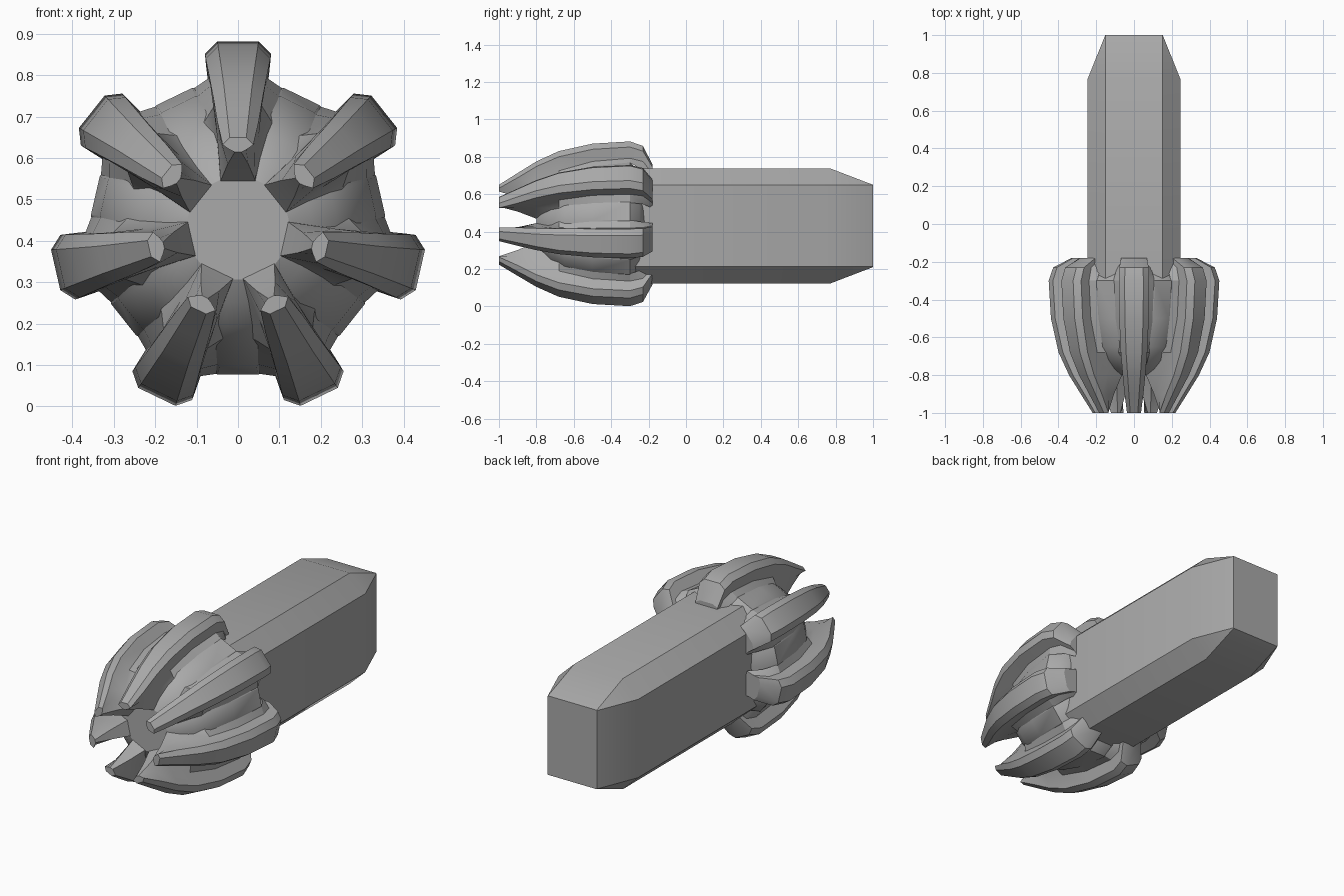
import bpy, bmesh, math
from mathutils import Vector

cube = bpy.data.objects.get("Cube")
if cube:
    bpy.data.objects.remove(cube)

AXIS_Z = 0.43
RIBS = 7
STEP = math.tau / RIBS
FOOT = math.radians(18)      # half angle of a rib foot on the core

steel = bpy.data.materials.new("grey_steel")
steel.use_nodes = True
colour = (0.4, 0.4, 0.4, 1)
steel.diffuse_color = colour
steel.node_tree.nodes["Principled BSDF"].inputs["Base Color"].default_value = colour


def loft(name, rings):
    """Skin a list of equal closed rings and cap both ends."""
    bm = bmesh.new()
    loops = [[bm.verts.new(p) for p in ring] for ring in rings]
    n = len(loops[0])
    for a, b in zip(loops, loops[1:]):
        for i in range(n):
            j = (i + 1) % n
            bm.faces.new((a[i], a[j], b[j], b[i]))
    bm.faces.new(loops[0])
    bm.faces.new(loops[-1])
    bmesh.ops.recalc_face_normals(bm, faces=bm.faces)
    mesh = bpy.data.meshes.new(name)
    bm.to_mesh(mesh)
    bm.free()
    mesh.materials.append(steel)
    obj = bpy.data.objects.new(name, mesh)
    bpy.context.collection.objects.link(obj)
    bpy.ops.object.select_all(action='DESELECT')
    obj.select_set(True)
    bpy.context.view_layer.objects.active = obj
    bpy.ops.object.shade_smooth_by_angle(angle=math.radians(25))
    return obj


# Shaft: chamfered bar with a tapered rear end
def bar_ring(y, w, h, cw, ch):
    half = [(w, -ch), (w, ch), (cw, h), (-cw, h)]
    pts = half + [(-x, -z) for x, z in half]
    return [Vector((x, y, AXIS_Z + z)) for x, z in pts]


loft("shaft", [bar_ring(-0.32, 0.245, 0.308, 0.15, 0.218),
               bar_ring(0.77, 0.245, 0.308, 0.15, 0.218),
               bar_ring(1.0, 0.152, 0.22, 0.15, 0.218)])

# Core: domed body with a flat facet in each valley
core_profile = [(-0.8, 0.125), (-0.77, 0.18), (-0.72, 0.24), (-0.65, 0.29),
                (-0.5, 0.335), (-0.3, 0.357), (-0.25, 0.31), (-0.22, 0.24)]
angles = [math.pi / 2 + k * STEP + s * FOOT for k in range(RIBS) for s in (-1, 1)]
loft("core", [[Vector((r * math.cos(a), y, AXIS_Z + r * math.sin(a))) for a in angles]
              for y, r in core_profile])

# Rib stations: y, then (half width, radius) of crest, shoulder, neck and foot
stations = [
    (-1.0, (0.02, 0.22), (0.037, 0.202), (0.02, 0.19), (0.008, 0.184)),
    (-0.9, (0.027, 0.283), (0.05, 0.258), (0.04, 0.205), (0.025, 0.155)),
    (-0.8, (0.034, 0.345), (0.06, 0.318), (0.05, 0.22), (0.042, 0.115)),
    (-0.68, (0.042, 0.4), (0.07, 0.37), (0.058, 0.295), (0.083, 0.255)),
    (-0.5, (0.048, 0.44), (0.078, 0.41), (0.066, 0.345), (0.102, 0.315)),
    (-0.3, (0.05, 0.452), (0.08, 0.422), (0.072, 0.362), (0.109, 0.337)),
    (-0.23, (0.047, 0.428), (0.078, 0.4), (0.07, 0.345), (0.09, 0.3)),
    (-0.18, (0.04, 0.33), (0.068, 0.315), (0.065, 0.28), (0.07, 0.24)),
]


def rib_ring(y, pairs, turn):
    outline = [(-w, r) for w, r in reversed(pairs)] + list(pairs)
    c, s = math.cos(turn), math.sin(turn)
    return [Vector((x * c - r * s, y, AXIS_Z + x * s + r * c)) for x, r in outline]


for k in range(RIBS):
    loft(f"rib_{k + 1}", [rib_ring(st[0], st[1:], k * STEP) for st in stations])
